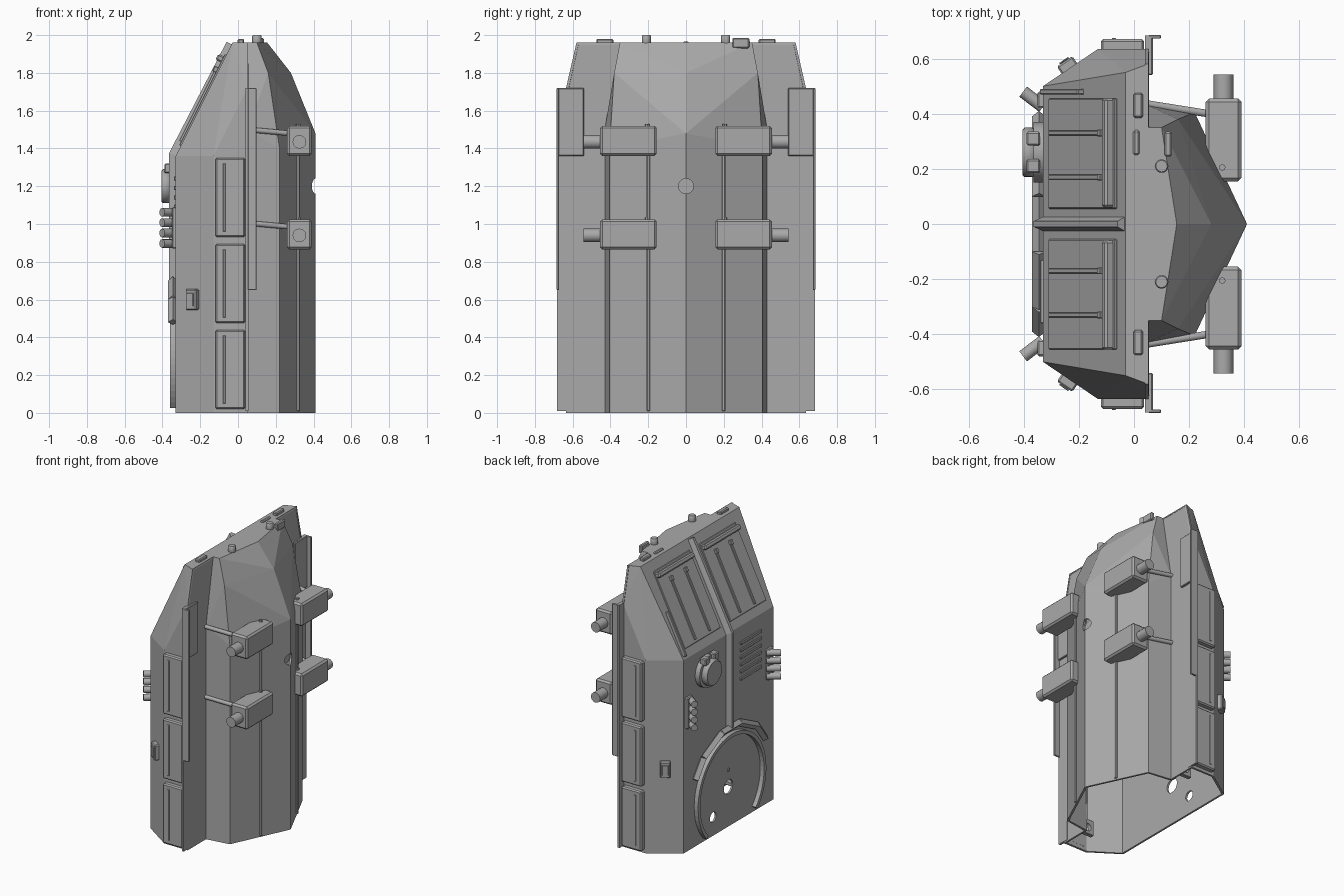
import bpy, bmesh, math
from mathutils import Vector, Matrix

if "Cube" in bpy.data.objects:
    bpy.data.objects.remove(bpy.data.objects["Cube"])

grey = bpy.data.materials.new("armour grey")
grey.use_nodes = True
COLOUR = (0.4, 0.4, 0.4, 1)
grey.diffuse_color = COLOUR
grey.node_tree.nodes["Principled BSDF"].inputs["Base Color"].default_value = COLOUR


def finish(name, bm, bevel=0):
    mesh = bpy.data.meshes.new(name)
    bmesh.ops.recalc_face_normals(bm, faces=bm.faces)
    bm.to_mesh(mesh)
    bm.free()
    mesh.materials.append(grey)
    ob = bpy.data.objects.new(name, mesh)
    bpy.context.collection.objects.link(ob)
    if bevel:
        mod = ob.modifiers.new("bevel", "BEVEL")
        mod.width, mod.segments = bevel, 1
    return ob


def box(name, x, y, z, bevel=0.006, turn=None):
    """Box from (low, high) ranges, optionally turned by a matrix."""
    bm = bmesh.new()
    bmesh.ops.create_cube(bm, size=1)
    for v in bm.verts:
        v.co = [r[0] + (c + 0.5) * (r[1] - r[0]) for c, r in zip(v.co, (x, y, z))]
    if turn:
        bm.transform(turn)
    return finish(name, bm, bevel)


def rod(name, a, b, r, sides=16, bevel=0, r2=None):
    a, b = Vector(a), Vector(b)
    bm = bmesh.new()
    bmesh.ops.create_cone(bm, cap_ends=True, segments=sides, radius1=r,
                          radius2=r2 or r, depth=(b - a).length)
    q = (b - a).to_track_quat('Z', 'Y').to_matrix().to_4x4()
    bm.transform(Matrix.Translation((a + b) / 2) @ q)
    for f in bm.faces:
        f.smooth = sides > 8 and len(f.verts) == 4
    return finish(name, bm, bevel)


def solid(name, points, mirror=False, open_dirs=()):
    """Convex solid; faces looking along open_dirs are removed to leave a shell."""
    bm = bmesh.new()
    pts = set(points)
    if mirror:
        pts |= {(x, -y, z) for x, y, z in points}
    for p in sorted(pts):
        bm.verts.new(p)
    bmesh.ops.convex_hull(bm, input=bm.verts)
    bmesh.ops.recalc_face_normals(bm, faces=bm.faces)
    bmesh.ops.dissolve_limit(bm, angle_limit=0.01, verts=bm.verts, edges=bm.edges)
    gone = [f for f in bm.faces if any(f.normal.dot(Vector(d)) > 0.99 for d in open_dirs)]
    if gone:
        bmesh.ops.delete(bm, geom=gone, context='FACES')
    ob = finish(name, bm)
    if gone:
        mod = ob.modifiers.new("plate", "SOLIDIFY")
        mod.thickness, mod.offset = 0.015, -1
    return ob


def cut(ob, *cutters):
    for c in cutters:
        c.hide_render = True
        c.hide_set(True)
        mod = ob.modifiers.new("cut", "BOOLEAN")
        mod.object, mod.operation, mod.solver = c, 'DIFFERENCE', 'EXACT'


# Upper hull shell, open at the base and towards the belly
upper = solid("upper_hull", [
    (-.33, .5, 0), (-.13, .635, 0), (.05, .635, 0), (-.33, .5, 1.36), (-.13, .635, 1.36),
    (.05, .635, 1.72), (-.03, .55, 1.96), (.05, .58, 1.96)], True, [(0, 0, -1), (1, 0, 0)])

# V-shaped belly shell
belly = solid("belly_hull", [
    (.05, .43, 0), (.22, .405, 0), (.41, 0, 0), (.22, .405, 1.4), (.41, 0, 1.48),
    (.16, .38, 1.8), (.28, 0, 1.8), (.155, 0, 1.96), (.1, .35, 1.96), (.05, .35, 1.96),
    (.05, .43, 1.5)], True, [(0, 0, -1), (-1, 0, 0)])

# Round openings through the shells
notch = rod("notch_cutter", (-.6, 0, 0), (.6, 0, 0), .04)
ring_hole = rod("ring_hole_cutter", (-.5, 0, .28), (-.2, 0, .28), .05)
side_hole = rod("side_hole_cutter", (-.5, .17, .13), (-.2, .17, .13), .035)
belly_hole = rod("belly_hole_cutter", (.3, 0, 1.2), (.6, 0, 1.2), .04)
cut(upper, notch, ring_hole, side_hole)
cut(belly, notch, belly_hole)
rod("belly_hole_floor", (.36, 0, 1.2), (.375, 0, 1.2), .042)

# Turret ring rim, left open where it meets the base edge
bm = bmesh.new()
N = 48
rows = []
for i in range(N + 1):
    a = math.radians(-42 + 264 * i / N)
    rows.append([bm.verts.new((x, r * math.cos(a), .28 + r * math.sin(a)))
                 for x, r in ((-.32, .38), (-.36, .38), (-.36, .355), (-.32, .355))])
for p, q in zip(rows, rows[1:]):
    for j in range(4):
        bm.faces.new((p[j], p[j - 1], q[j - 1], q[j]))
bm.faces.new(rows[0])
bm.faces.new(rows[-1])
finish("turret_ring_rim", bm)
guard = [(-.345, .39, .48), (-.345, .3, .6), (-.345, .1, .7),
         (-.345, -.1, .7), (-.345, -.3, .6), (-.345, -.39, .48)]
for a, b in zip(guard, guard[1:]):
    rod("ring_guard", a, b, .025, 4)
rod("ring_pin_hole", (-.33, 0, .4), (-.336, 0, .4), .012)

# Centre rib along the roof and the sloped nose
def rib_end(x, z, tip_x, tip_z):
    return [(x, -.028, z), (x, .028, z), (tip_x, -.01, tip_z), (tip_x, .01, tip_z)]
low, mid, top = (rib_end(-.325, .7, -.365, .7), rib_end(-.325, 1.36, -.365, 1.375),
                 rib_end(-.03, 1.95, -.06, 1.965))
solid("roof_rib", low + mid)
solid("nose_rib", mid + top)

# Nose frame: local z runs up the slope, local -x points out
slope = Matrix.Translation((-.33, 0, 1.36)) @ Matrix.Rotation(math.atan2(.3, .6), 4, 'Y')

for s in (-1, 1):
    def ys(a, b):
        return sorted((s * a, s * b))

    # Nose panels with ridges and a top rail
    box("nose_panel", (-.009, .01), ys(.055, .455), (.06, .6), .004, slope)
    for y in (.17, .33):
        box("panel_ridge", (-.02, 0), ys(y - .009, y + .009), (.08, .5), .003, slope)
        box("ridge_stop", (-.028, 0), ys(y - .012, y + .012), (.49, .52), .003, slope)
    box("panel_rail", (-.04, 0), ys(.06, .455), (.55, .585), .008, slope)

    # Flat plate joining belly and upper hull
    side = [(.42, 0), (.635, 0), (.635, 1.72), (.58, 1.96), (.34, 1.96), (.4, 1.5)]
    solid("joining_plate", [(x, s * y, z) for x in (.04, .052) for y, z in side])

    # Flange, mudguard and lip
    box("side_flange", (.04, .055), ys(.6, .683), (.01, 1.72), 0)
    box("mudguard", (.05, .068), ys(.54, .68), (1.36, 1.72), .004)
    box("mudguard_lip", (.052, .098), ys(.672, .685), (.65, 1.72), .003)

    # Stowage boxes with a slim handle bar
    for z in (.02, .475, .93):
        box("stowage_box", (-.12, .037), ys(.62, .67), (z, z + .42), .008)
        box("stowage_bar", (-.08, -.066), ys(.665, .675), (z + .03, z + .39), .002)

    # Running gear housings, axles and struts
    for z in (.945, 1.44):
        box("gear_housing", (.26, .39), ys(.155, .455), (z - .08, z + .08), .012)
        rod("axle", (.325, s * .44, z - .005), (.325, s * .543, z - .005), .036, 12)
        rod("strut", (.05, s * .435, z + .06), (.27, s * .40, z + .04), .014, 10)
        rod("housing_bolt", (.32, s * .205, z + .07), (.32, s * .205, z + .09), .012, 8)
    box("belly_rail", (.305, .327), ys(.19, .208), (.01, 1.45), .003)

    # Launcher rack
    box("launcher_mount", (-.35, -.32), ys(.42, .48), (.87, 1.09))
    for i in range(4):
        z = .897 + i * .055
        rod("launcher_tube", (-.33, s * .425, z), (-.402, s * .48, z), .023, 12)

    # Marker lamp on the chamfered side
    turn = Matrix.Translation((-.235, s * .565, .6)) @ Matrix.Rotation(s * .594, 4, 'Z')
    box("marker_lamp", (-.034, .034), ys(-.01, .03), (-.055, .055), .006, turn)
    box("marker_lens", (-.02, .02), ys(.03, .036), (-.035, .035), .002, turn)

    # Posts, deck blocks and inner towing lugs
    rod("nose_post", (.1, s * .21, 1.94), (.1, s * .21, 2.0), .025, 12, .004)
    box("deck_block", (-.002, .032), ys(.385, .475), (1.95, 1.98))
    lug = box("towing_lug", (-.06, .045), ys(.47, .5), (.02, .13), .004)
    cut(lug, rod("lug_cutter", (-.01, s * .4, .07), (-.01, s * .6, .07), .028))

# Single deck fittings
box("nose_block", (.11, .137), (.245, .335), (1.93, 1.985))
box("deck_slot", (-.003, .02), (.25, .34), (1.95, 1.97))
box("nose_side_bar", (-.025, .01), (.47, .49), (.02, .33), .004, slope)

# Hatch with raised lid and two periscopes
rod("hatch_base", (-.32, .26, 1.2), (-.365, .26, 1.2), .11, 24)
rod("hatch_lid", (-.36, .26, 1.2), (-.405, .26, 1.2), .09, 24, .008)
for y in (.21, .31):
    box("periscope", (-.39, -.34), (y - .025, y + .025), (1.27, 1.32))

# Engine grille slats
for i in range(6):
    z = .98 + i * .05
    box("grille_slat", (-.34, -.32), (-.36, -.13), (z, z + .022), .003)
